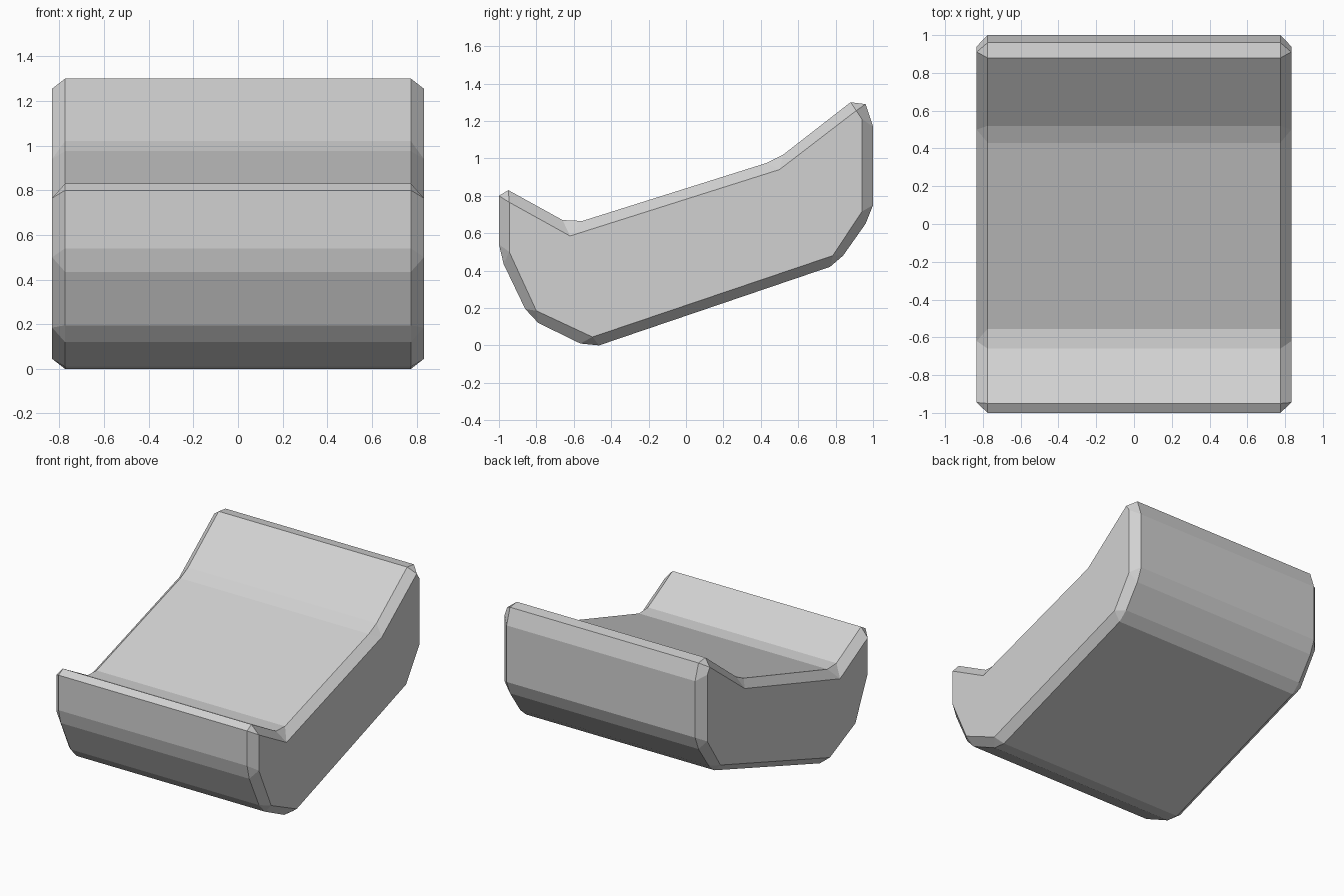
import bpy
import bmesh

# Remove the default object
default_cube = bpy.data.objects.get("Cube")
if default_cube:
    bpy.data.objects.remove(default_cube, do_unlink=True)

BODY_HALF = 0.775   # half width where the chamfer starts
SIDE_HALF = 0.833   # half width at the flat side faces

# Profile corners in (y, z): side face corner, then the chamfered rim points around it
CORNERS = [
    ((-0.945, 0.765), [(-0.95, 0.83), (-1.0, 0.80)]),
    ((-0.945, 0.50), [(-1.0, 0.54), (-0.975, 0.435)]),
    ((-0.80, 0.185), [(-0.86, 0.195), (-0.79, 0.12)]),
    ((-0.50, 0.045), [(-0.565, 0.01), (-0.465, 0.0)]),
    ((0.785, 0.48), [(0.77, 0.42), (0.84, 0.48)]),
    ((0.94, 0.715), [(0.96, 0.65), (1.0, 0.75)]),
    ((0.94, 1.21), [(1.0, 1.17)]),
    ((0.91, 1.255), [(0.96, 1.29), (0.88, 1.30)]),
    ((0.50, 0.94), [(0.52, 1.02), (0.43, 0.975)]),
    ((-0.62, 0.585), [(-0.555, 0.665), (-0.66, 0.67)]),
]


def make_material(name, value):
    material = bpy.data.materials.new(name)
    material.use_nodes = True
    colour = (value, value, value, 1.0)
    material.diffuse_color = colour
    shader = next(n for n in material.node_tree.nodes if n.type == "BSDF_PRINCIPLED")
    shader.inputs["Base Color"].default_value = colour
    return material


def add_side(bm, sign):
    """Make one side face with its chamfer, and return the ring of rim vertices."""
    cap, rim, owners = [], [], []
    for inner, outer in CORNERS:
        corner = bm.verts.new((sign * SIDE_HALF, *inner))
        cap.append(corner)
        for point in outer:
            rim.append(bm.verts.new((sign * BODY_HALF, *point)))
            owners.append(corner)
    bm.faces.new(cap)
    # Chamfer strip: triangles at the corners, quads along the edges
    for i in range(len(rim)):
        j = (i + 1) % len(rim)
        strip = [rim[i], rim[j], owners[j], owners[i]]
        bm.faces.new(list(dict.fromkeys(strip)))
    return rim


# Curved block: two chamfered sides joined by the band across the width
bm = bmesh.new()
right_rim = add_side(bm, -1)
left_rim = add_side(bm, 1)
for i in range(len(left_rim)):
    j = (i + 1) % len(left_rim)
    bm.faces.new((right_rim[i], right_rim[j], left_rim[j], left_rim[i]))
bmesh.ops.recalc_face_normals(bm, faces=bm.faces[:])

mesh = bpy.data.meshes.new("curved_block")
bm.to_mesh(mesh)
bm.free()
mesh.materials.append(make_material("light_grey", 0.64))
block = bpy.data.objects.new("curved_block", mesh)
bpy.context.collection.objects.link(block)
